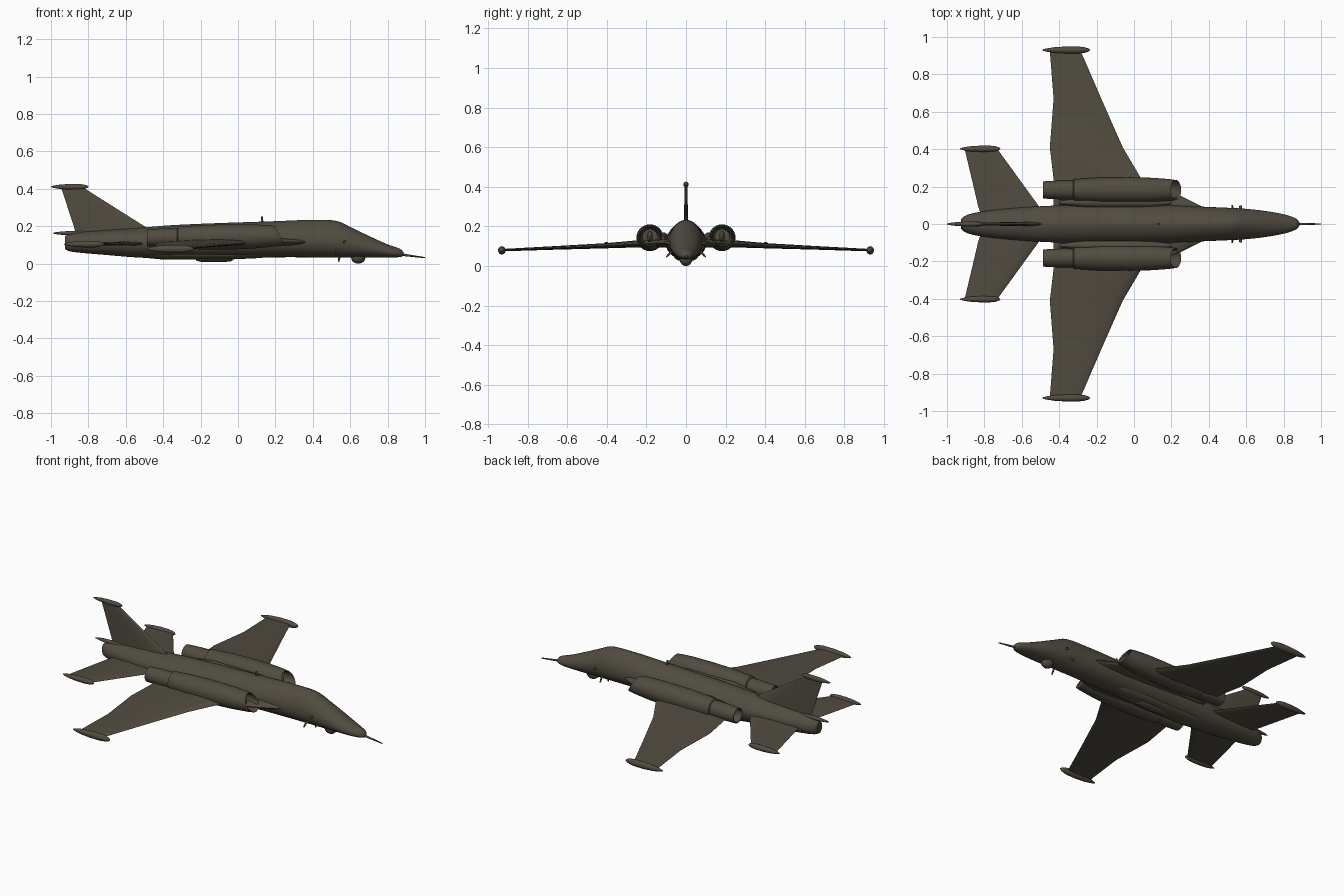
import bpy, bmesh, math
from mathutils import Vector

if "Cube" in bpy.data.objects:
    bpy.data.objects.remove(bpy.data.objects["Cube"])

paint = bpy.data.materials.new("dark olive grey")
paint.diffuse_color = (0.083, 0.072, 0.051, 1)
paint.use_nodes = True
paint.node_tree.nodes["Principled BSDF"].inputs["Base Color"].default_value = paint.diffuse_color


def skin(name, rings, smooth=True, angle=35):
    """Skin a list of equal-length closed rings and cap the ends."""
    bm = bmesh.new()
    vs = [[bm.verts.new(p) for p in r] for r in rings]
    n = len(rings[0])
    for a, b in zip(vs, vs[1:]):
        for i in range(n):
            j = (i + 1) % n
            bm.faces.new((a[i], a[j], b[j], b[i]))
    bm.faces.new(vs[0][::-1])
    bm.faces.new(vs[-1])
    bmesh.ops.recalc_face_normals(bm, faces=bm.faces)
    me = bpy.data.meshes.new(name)
    bm.to_mesh(me)
    bm.free()
    me.materials.append(paint)
    ob = bpy.data.objects.new(name, me)
    bpy.context.collection.objects.link(ob)
    if smooth:
        bpy.ops.object.select_all(action='DESELECT')
        ob.select_set(True)
        bpy.context.view_layer.objects.active = ob
        bpy.ops.object.shade_smooth_by_angle(angle=math.radians(angle))
    return ob


def section(x, w, zb, zm, zt, p=1.0, y=0.0, tilt=0.0, n=40):
    """Body cross-section; p > 1 pinches the top, tilt rakes it back."""
    ring = []
    for i in range(n):
        a = 2 * math.pi * i / n
        c, s = math.cos(a), math.sin(a)
        e = p if s > 0 else 1
        yy = w * math.copysign(abs(c) ** e, c)
        z = zm + s * ((zt - zm) if s > 0 else (zm - zb))
        ring.append((x - tilt * (z - zm), y + yy, z))
    return ring


def smooth_stations(rows, steps=4):
    """Catmull-Rom resampling of section rows."""
    out = []
    for i in range(len(rows) - 1):
        p = [rows[max(0, min(len(rows) - 1, i + k))] for k in (-1, 0, 1, 2)]
        for s in range(steps):
            t = s / steps
            out.append([0.5 * (2 * b + (c - a) * t + (2 * a - 5 * b + 4 * c - d) * t * t
                               + (3 * b - a - 3 * c + d) * t ** 3) for a, b, c, d in zip(*p)])
    return out + [list(rows[-1])]


def pod(name, x0, x1, y, z, ry, rz, n=20):
    """Slender body with rounded nose (x1) and tapered tail (x0)."""
    prof = [(0, .12), (.08, .45), (.25, .8), (.5, 1), (.75, 1), (.88, .8), (.96, .5), (1, .1)]
    return skin(name, [section(x0 + (x1 - x0) * t, ry * r, z - rz * r, z, z + rz * r, y=y, n=n)
                       for t, r in prof], angle=60)


FOIL = [(0, 0), (.03, .45), (.12, .8), (.3, 1), (.6, .75), (.85, .3), (1, .03)]


def surface(name, stations, sign=1, vertical=False):
    """Lifting surface; stations = (span, x lead, x trail, height, thickness)."""
    rings = []
    for sp, xl, xt, h, th in stations:
        pts = [(t, f) for t, f in FOIL] + [(t, -f) for t, f in FOIL[:0:-1]]
        rings.append([(xl + (xt - xl) * t, h + f * th / 2, sp) if vertical else
                      (xl + (xt - xl) * t, sign * sp, h + f * th / 2) for t, f in pts])
    return skin(name, rings, angle=30)


def rod(name, a, b, r0, r1, n=12):
    a, b = Vector(a), Vector(b)
    q = (b - a).to_track_quat('Z', 'Y')
    circ = [Vector((math.cos(2 * math.pi * i / n), math.sin(2 * math.pi * i / n), 0)) for i in range(n)]
    return skin(name, [[p + q @ (c * r) for c in circ] for p, r in ((a, r0), (b, r1))])


# Fuselage: x, half width, bottom, waist, top, pinch
body = [(.885, .008, .043, .052, .060, 1), (.865, .030, .035, .054, .080, 1),
        (.80, .052, .033, .064, .103, 1), (.70, .070, .033, .085, .148, 1.05),
        (.60, .081, .033, .105, .196, 1.1), (.52, .086, .033, .115, .230, 1.15),
        (.38, .092, .034, .120, .234, 1.2), (.20, .100, .034, .120, .227, 1.2),
        (-.10, .102, .031, .115, .217, 1.2), (-.35, .100, .030, .115, .206, 1.2),
        (-.52, .094, .032, .115, .192, 1.2), (-.70, .080, .046, .112, .180, 1.1),
        (-.84, .062, .058, .112, .168, 1), (-.90, .045, .066, .112, .158, 1),
        (-.925, .026, .078, .113, .148, 1)]
skin("fuselage", [section(*r) for r in smooth_stations(body)])

# Belly fairing and equipment tray
skin("belly_fairing", [section(x, w, zb, .05, .07, n=24) for x, w, zb in
     ((.22, .01, .045), (.12, .05, .030), (-.05, .062, .022), (-.4, .06, .022), (-.54, .03, .035))])
skin("belly_tray", [section(x, w, zb, .03, .05, n=16) for x, w, zb in
     ((-.03, .026, .014), (-.06, .03, .010), (-.2, .03, .010), (-.225, .02, .016))])

# Nose probe, tail spike, top aerial
rod("nose_probe", (.87, 0, .049), (1, 0, .032), .007, .003)
pod("tail_spike", -.99, -.78, 0, .163, .014, .012)
rod("top_aerial", (.13, 0, .21), (.128, 0, .252), .007, .005)
rod("belly_aerial", (.545, 0, .045), (.537, 0, .010), .007, .004)

# Sensor ball under the nose
skin("sensor_ball", [section(.643 + .038 * math.cos(a), .032 * math.sin(a), .033 - .033 * math.sin(a),
     .033, .033 + .033 * math.sin(a), n=24) for a in [.05 + (math.pi - .1) * i / 12 for i in range(13)]],
     angle=60)

# Fin with tip fairing
surface("fin", [(.15, -.42, -.865, 0, .026), (.20, -.50, -.878, 0, .022),
                (.405, -.825, -.945, 0, .014)], vertical=True)
pod("fin_tip_fairing", -1.0, -.80, 0, .411, .013, .015)

for side, s in (("left", 1), ("right", -1)):
    # Wing and tip tank
    surface(side + "_wing", [(0, .46, -.43, .115, .045), (.095, .36, -.43, .115, .045),
            (.15, .25, -.43, .115, .042), (.24, .04, -.43, .112, .036), (.41, -.06, -.45, .102, .026),
            (.67, -.175, -.43, .091, .018), (.925, -.285, -.45, .080, .012)], s)
    pod(side + "_wing_tip_pod", -.49, -.235, s * .93, .079, .019, .021)
    # Tailplane and tip pod
    surface(side + "_tailplane", [(0, -.43, -.80, .108, .024), (.09, -.505, -.832, .107, .022),
            (.40, -.73, -.905, .104, .012)], s)
    pod(side + "_tailplane_tip_pod", -.93, -.715, s * .402, .104, .017, .017)
    # Engine nacelle: hollow at intake and exhaust; x, radius y, radius z, centre z, tilt
    nac = [(.06, .038, .038, .148, 0), (.14, .043, .042, .149, .2), (.218, .048, .046, .150, .55),
           (.224, .053, .051, .150, .55), (.19, .058, .056, .149, .4), (.10, .065, .063, .146, .1),
           (-.02, .068, .067, .143, 0), (-.18, .067, .066, .141, 0), (-.32, .058, .057, .140, 0),
           (-.325, .050, .049, .140, 0), (-.40, .050, .049, .139, 0), (-.487, .046, .045, .138, 0),
           (-.487, .041, .040, .138, 0), (-.40, .038, .037, .138, 0)]
    skin(side + "_nacelle", [section(x, ry, z - rz, z, z + rz, y=s * .182, tilt=t, n=32)
                             for x, ry, rz, z, t in nac])
    # Intake bullet, exhaust cone and nacelle pylon
    pod(side + "_intake_bullet", .02, .19, s * .182, .148, .014, .03)
    rod(side + "_exhaust_cone", (-.39, s * .182, .138), (-.46, s * .182, .138), .022, .004)
    skin(side + "_nacelle_pylon", [section(x, w, .10, .135, zt, y=s * .115, n=16) for x, w, zt in
         ((.20, .008, .15), (.08, .03, .17), (-.25, .03, .17), (-.40, .008, .15))])
    # Side sensors and slanted blade aerials
    rod(side + "_side_sensor", (.57, s * .07, .115), (.57, s * .098, .115), .010, .007)
    rod(side + "_blade_aerial", (.53, s * .07, .075), (.525, s * .10, .045), .006, .004)
